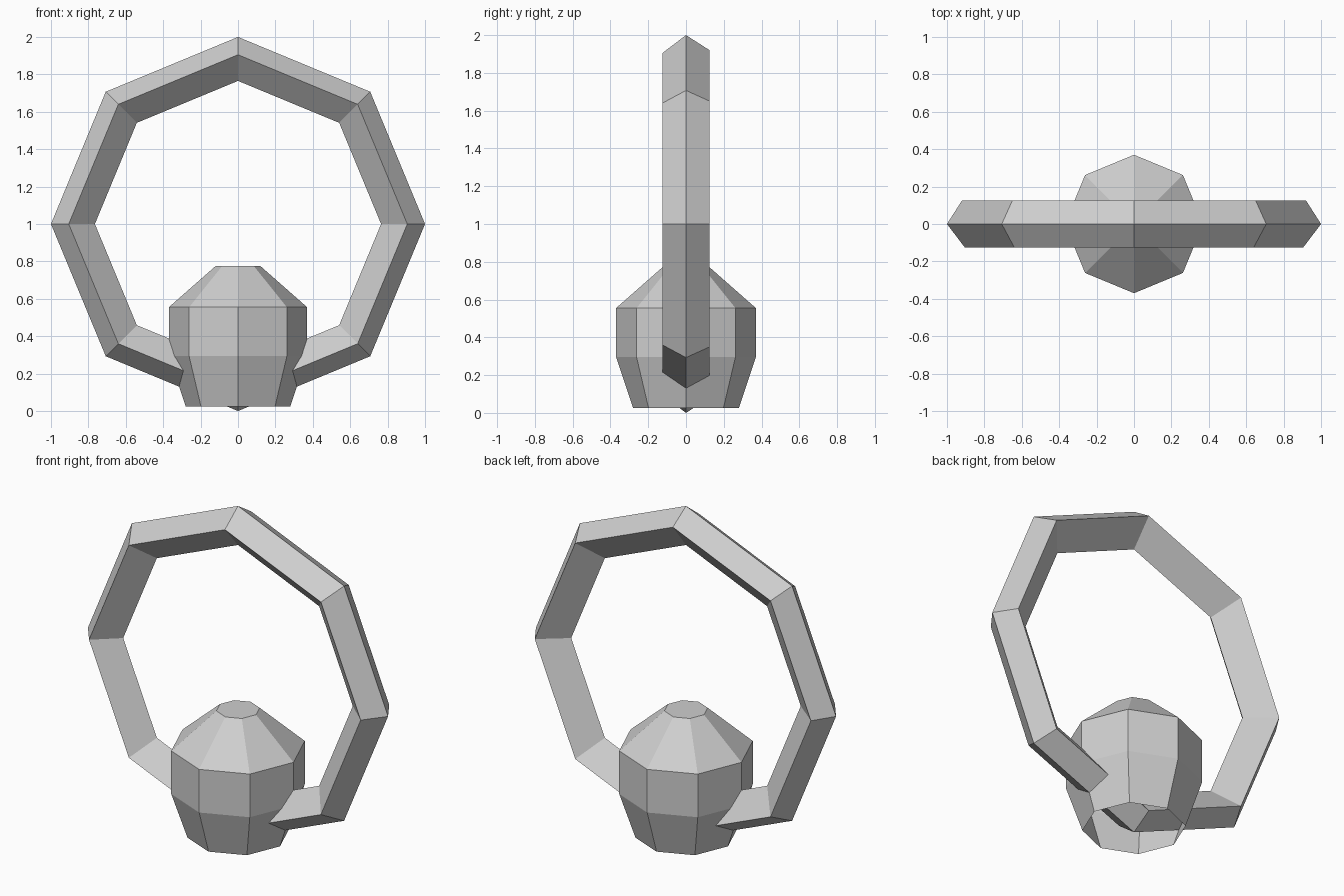
import bpy
import bmesh
from math import cos, sin, pi

SIDES = 8

cube = bpy.data.objects.get("Cube")
if cube:
    bpy.data.objects.remove(cube, do_unlink=True)

# Single plain grey metal
GREY = (0.62, 0.62, 0.62, 1.0)
metal = bpy.data.materials.new("plain grey")
metal.use_nodes = True
metal.diffuse_color = GREY
for node in metal.node_tree.nodes:
    if node.type == 'BSDF_PRINCIPLED':
        node.inputs["Base Color"].default_value = GREY


def finish(bm, name):
    """Turn a bmesh into a flat-shaded object."""
    bmesh.ops.recalc_face_normals(bm, faces=bm.faces)
    mesh = bpy.data.meshes.new(name)
    bm.to_mesh(mesh)
    bm.free()
    mesh.materials.append(metal)
    obj = bpy.data.objects.new(name, mesh)
    bpy.context.collection.objects.link(obj)
    return obj


def bridge(bm, a, b, closed=True):
    """Join two rows of vertices with quads."""
    n = len(a)
    for i in range(n if closed else n - 1):
        j = (i + 1) % n
        bm.faces.new((a[i], a[j], b[j], b[i]))


# Upright octagonal hoop with a kite cross-section: (radius, depth)
SECTION = [(1, 0), (0.92, 0.125), (0.765, 0), (0.905, -0.125)]
bm = bmesh.new()
rows = []
for k in range(SIDES):
    a = 2 * pi * k / SIDES
    rows.append([bm.verts.new((r * cos(a), y, 1 + r * sin(a))) for r, y in SECTION])
for k in range(SIDES):
    bridge(bm, rows[k], rows[(k + 1) % SIDES])
finish(bm, "hoop")

# Eight-sided bead: closed on top, open underneath: (radius, height)
PROFILE = [(0.28, 0.025), (0.37, 0.295), (0.37, 0.555), (0.12, 0.775)]
bm = bmesh.new()
rows = []
for r, z in PROFILE:
    angles = [2 * pi * k / SIDES for k in range(SIDES)]
    rows.append([bm.verts.new((r * cos(a), r * sin(a), z)) for a in angles])
for lower, upper in zip(rows, rows[1:]):
    bridge(bm, lower, upper)
bm.faces.new(rows[-1])
finish(bm, "bead")
